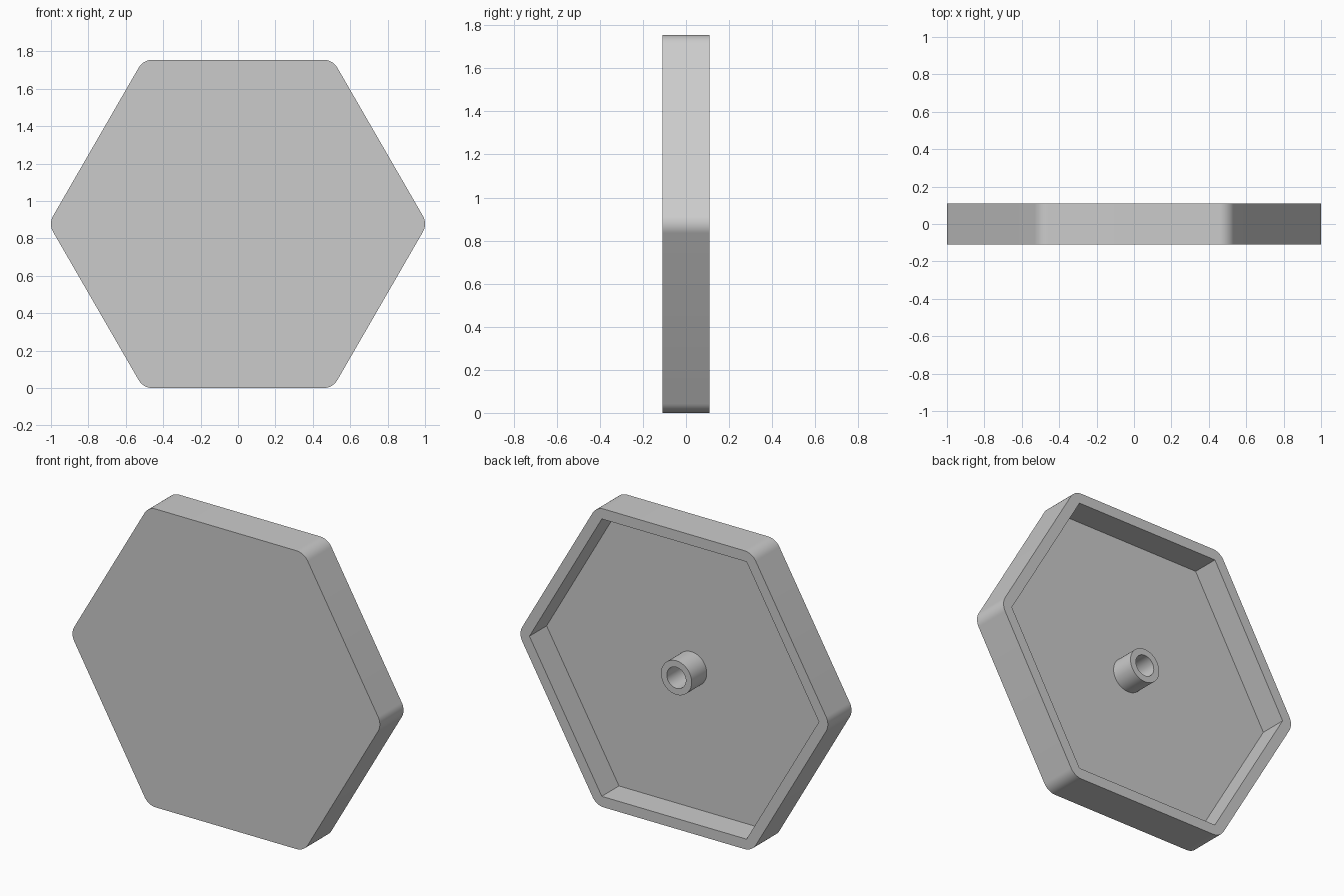
import bpy
import bmesh
from math import cos, sin, radians, sqrt

DEPTH = 0.11        # half thickness along y
FLOOR_Y = -0.05     # inner floor of the tray
APOTHEM = 0.8775    # half height of the outer hexagon
FILLET = 0.085      # outer corner radius
POCKET_R = 0.942    # corner radius of the sharp inner hexagon
STEPS = 12          # points per rounded corner

cube = bpy.data.objects.get("Cube")
if cube:
    bpy.data.objects.remove(cube, do_unlink=True)

grey = bpy.data.materials.new("light grey")
grey.use_nodes = True
colour = (0.6, 0.6, 0.6, 1)
grey.diffuse_color = colour
grey.node_tree.nodes["Principled BSDF"].inputs["Base Color"].default_value = colour


def polar(radius, degrees):
    return radius * cos(radians(degrees)), radius * sin(radians(degrees))


def ring(bm, points, y):
    return [bm.verts.new((x, y, z + APOTHEM)) for x, z in points]


def bridge(bm, a, b):
    """Join two closed rings of equal length."""
    n = len(a)
    for i in range(n):
        j = (i + 1) % n
        bm.faces.new((a[i], a[j], b[j], b[i]))


def finish(bm, name):
    bmesh.ops.recalc_face_normals(bm, faces=bm.faces)
    mesh = bpy.data.meshes.new(name)
    bm.to_mesh(mesh)
    bm.free()
    mesh.materials.append(grey)
    obj = bpy.data.objects.new(name, mesh)
    bpy.context.collection.objects.link(obj)
    bpy.ops.object.select_all(action="DESELECT")
    obj.select_set(True)
    bpy.context.view_layer.objects.active = obj
    bpy.ops.object.shade_smooth_by_angle(angle=radians(30))
    return obj


# Hexagonal tray: rounded outside, sharp-cornered pocket open to the back
outline = []
for corner in range(6):
    cx, cz = polar((APOTHEM - FILLET) * 2 / sqrt(3), corner * 60)
    for s in range(STEPS):
        dx, dz = polar(FILLET, corner * 60 - 30 + 60 * s / (STEPS - 1))
        outline.append((cx + dx, cz + dz))
pocket = [polar(POCKET_R, corner * 60) for corner in range(6)]

bm = bmesh.new()
front = ring(bm, outline, -DEPTH)
back = ring(bm, outline, DEPTH)
lip = ring(bm, pocket, DEPTH)
floor = ring(bm, pocket, FLOOR_Y)
bm.faces.new(front)
bridge(bm, front, back)
bridge(bm, lip, floor)
bm.faces.new(floor)
# Flat rim: a fan at each corner, a quad along each side
for i in range(len(back)):
    j = (i + 1) % len(back)
    p, q = lip[i // STEPS], lip[j // STEPS]
    bm.faces.new((back[i], back[j], p) if p is q else (back[i], back[j], q, p))
finish(bm, "hexagonal_tray")

# Hollow boss standing on the floor, slightly below the rim
bm = bmesh.new()
tube = [(0.1, FLOOR_Y), (0.1, 0.09), (0.062, 0.09), (0.062, FLOOR_Y)]
rings = [ring(bm, [polar(r, a * 7.5) for a in range(48)], y) for r, y in tube]
for k in range(4):
    bridge(bm, rings[k], rings[(k + 1) % 4])
finish(bm, "centre_boss")
